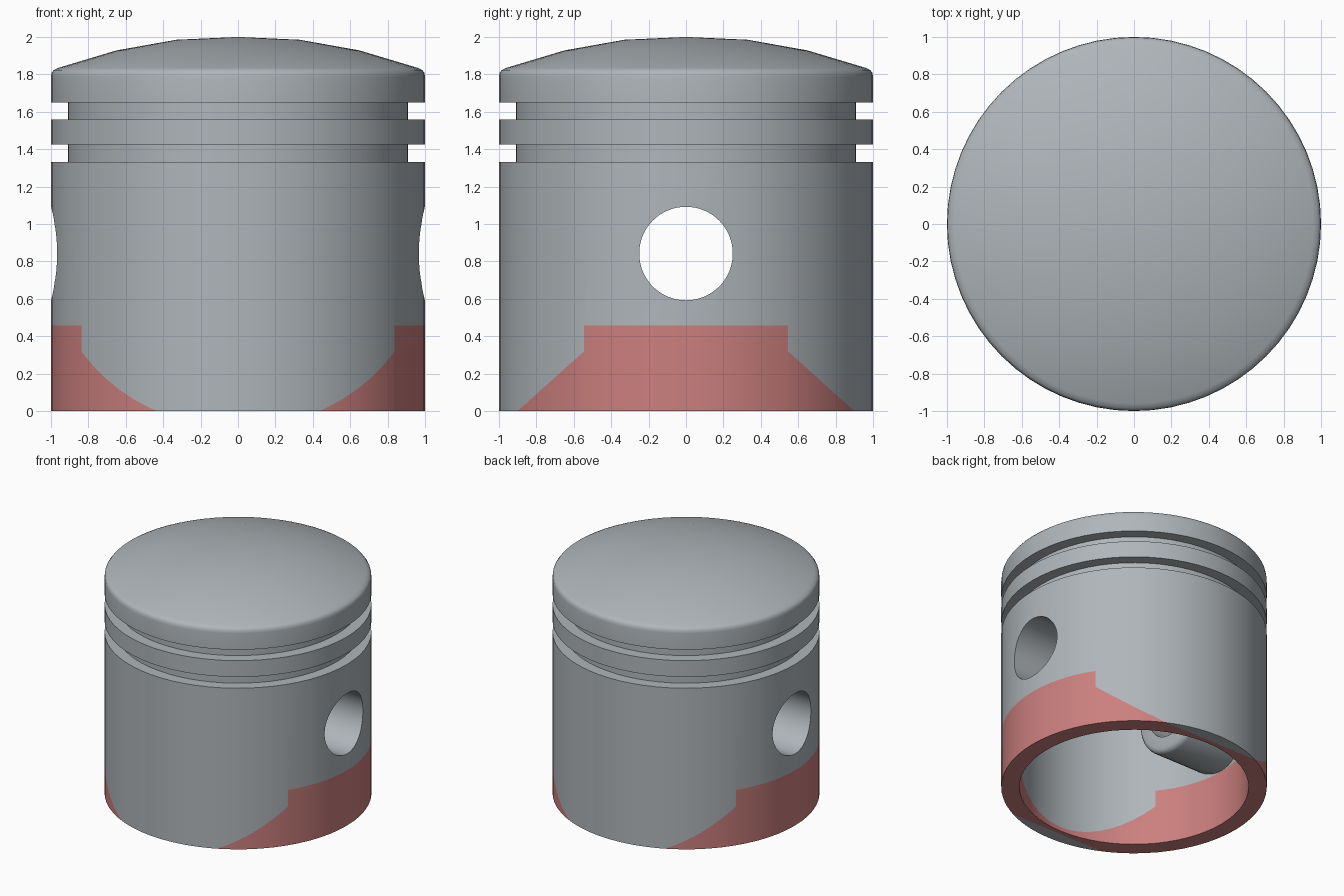
import bpy, bmesh, math
from mathutils import Matrix, Vector

if "Cube" in bpy.data.objects:
    bpy.data.objects.remove(bpy.data.objects["Cube"])


def material(name, rgb):
    m = bpy.data.materials.new(name)
    m.diffuse_color = (*rgb, 1)
    m.use_nodes = True
    m.node_tree.nodes["Principled BSDF"].inputs["Base Color"].default_value = m.diffuse_color
    return m


def lathe(name, profile, segments, turn=Matrix()):
    """Revolve (radius, height) points about z, then place with a matrix."""
    bm = bmesh.new()
    vs = [bm.verts.new((r, 0, z)) for r, z in profile]
    es = [bm.edges.new(p) for p in zip(vs, vs[1:])]
    bmesh.ops.spin(bm, geom=vs + es, cent=(0, 0, 0), axis=(0, 0, 1),
                   angle=math.tau, steps=segments, use_duplicate=False)
    bmesh.ops.remove_doubles(bm, verts=bm.verts, dist=1e-5)
    bmesh.ops.recalc_face_normals(bm, faces=bm.faces)
    bm.transform(turn)
    me = bpy.data.meshes.new(name)
    bm.to_mesh(me)
    bm.free()
    ob = bpy.data.objects.new(name, me)
    bpy.context.collection.objects.link(ob)
    return ob


def boolean(ob, other, operation):
    mod = ob.modifiers.new(operation.lower(), 'BOOLEAN')
    mod.operation, mod.object, mod.solver = operation, other, 'EXACT'
    other.hide_render = True


PIN_Z, BORE = 0.842, 0.25
grey = material("metal grey", (0.43, 0.465, 0.49))
red = material("skirt red", (0.60, 0.215, 0.21))

# Hollow body: domed crown, two ring grooves, open skirt
body = lathe("piston_body", [
    (0, 2.0), (0.33, 1.985), (0.65, 1.928), (0.96, 1.835), (0.985, 1.823),
    (0.997, 1.808), (1, 1.785),
    (1, 1.65), (0.91, 1.65), (0.91, 1.56), (1, 1.56),
    (1, 1.425), (0.91, 1.425), (0.91, 1.332), (1, 1.332),
    (1, 0), (0.863, 0), (0.863, 1.55), (0, 1.55)], 64)

# Pin bosses inside the wall, inner rims rounded
helpers = []
for side in (1, -1):
    turn = Matrix.Translation((0, 0, PIN_Z)) @ Matrix.Rotation(side * math.pi / 2, 4, 'Y')
    boss = lathe("pin_boss", [(0, 0.36), (0.34, 0.36), (0.36, 0.366), (0.374, 0.38),
                              (0.38, 0.4), (0.38, 0.9), (0, 0.9)], 48, turn)
    boolean(body, boss, 'UNION')
    helpers.append(boss)

# Pin bore right through the wall and both bosses
bore = lathe("bore_cutter", [(0, -1.3), (BORE, -1.3), (BORE, 1.3), (0, 1.3)], 64,
             Matrix.Translation((0, 0, PIN_Z)) @ Matrix.Rotation(math.pi / 2, 4, 'Y'))
boolean(body, bore, 'DIFFERENCE')
helpers.append(bore)

# Bake the booleans and drop the helpers
mesh = bpy.data.meshes.new_from_object(body.evaluated_get(bpy.context.evaluated_depsgraph_get()))
body.modifiers.clear()
body.data = mesh
for h in helpers:
    bpy.data.objects.remove(h)
mesh.materials.clear()
mesh.materials.append(grey)
mesh.materials.append(red)

# Cut the outline of the coloured skirt panels into the wall
TOP, HALF, FOOT, KNEE = 0.457, 0.545, 0.90, 0.32
bm = bmesh.new()
bm.from_mesh(mesh)


def cut(point, normal, keep):
    faces = [f for f in bm.faces if keep(f.calc_center_median())]
    geom = set(faces)
    for f in faces:
        geom.update(f.edges)
        geom.update(f.verts)
    bmesh.ops.bisect_plane(bm, geom=list(geom), dist=1e-5, plane_co=point, plane_no=normal)


cut((0, 0, TOP), (0, 0, 1), lambda c: c.z < 1.34)
for s in (1, -1):
    cut((0, s * HALF, 0), (0, 1, 0), lambda c: c.z < TOP)
    cut((0, s * FOOT, 0), Vector((0, s * KNEE, FOOT - HALF)).normalized(),
        lambda c: c.z < TOP and c.y * s > HALF)

# Colour the panels by position
for f in bm.faces:
    c = f.calc_center_median()
    y = abs(c.y)
    slope = y * KNEE + c.z * (FOOT - HALF) < FOOT * KNEE
    f.material_index = int(c.z < TOP and (y < HALF or slope))
bm.to_mesh(mesh)
bm.free()

bpy.context.view_layer.objects.active = body
body.select_set(True)
bpy.ops.object.shade_smooth_by_angle(angle=math.radians(35))
